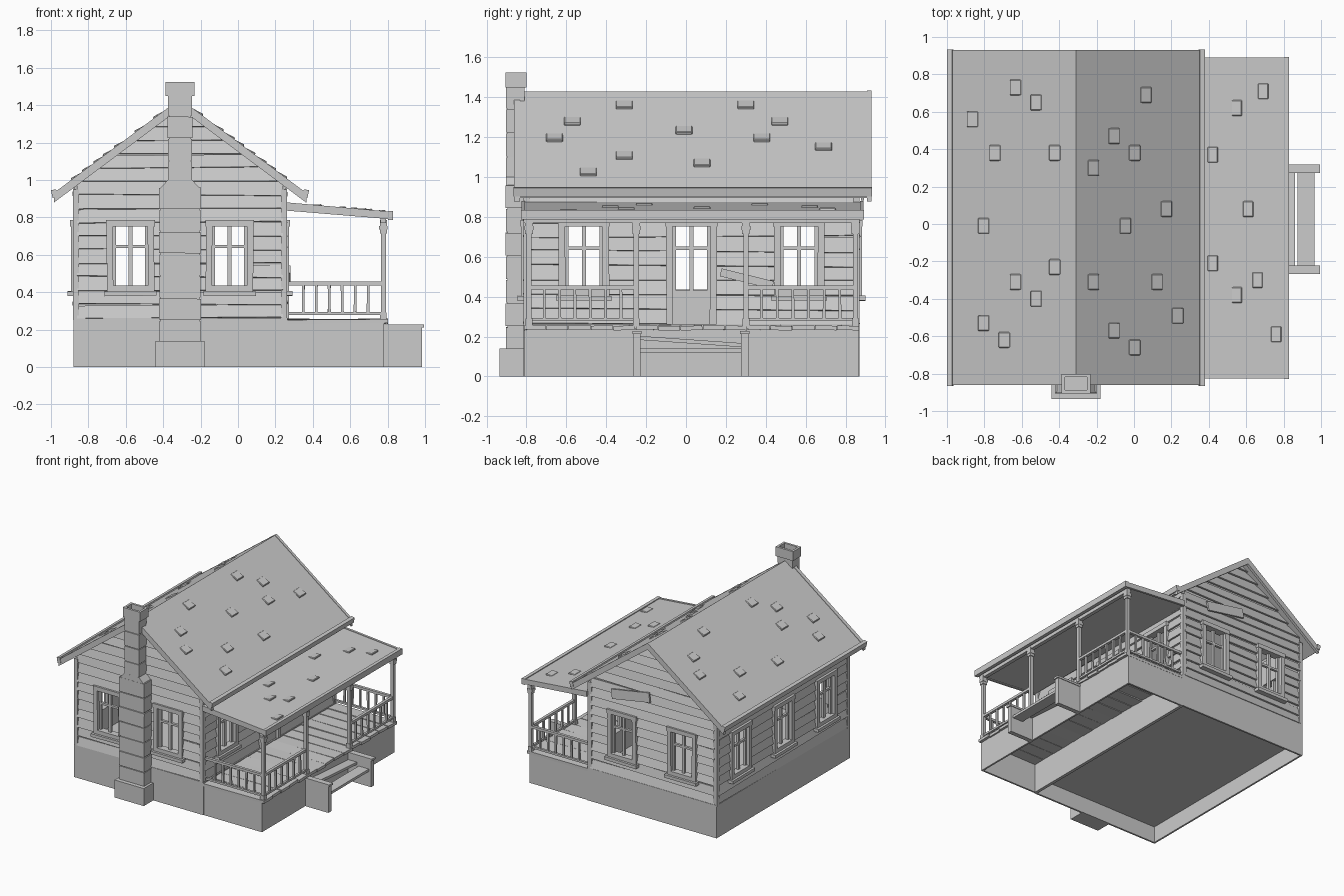
import bpy, bmesh, math, random
from mathutils import Matrix, Vector, Euler

random.seed(4)
if "Cube" in bpy.data.objects:
    bpy.data.objects.remove(bpy.data.objects["Cube"])

grey = bpy.data.materials.new("weathered_grey")
grey.use_nodes = True
grey.diffuse_color = (0.6, 0.6, 0.6, 1)
grey.node_tree.nodes["Principled BSDF"].inputs["Base Color"].default_value = (0.6, 0.6, 0.6, 1)

CX, CY = -0.31, 0.0275            # centre of the house plan
HX, HY = 0.55, 0.82               # half size of the wall core
RIDGE, SLOPE = 1.43, 0.746
PITCH = math.atan(SLOPE)


def jit(a):
    return random.uniform(-a, a)


def box(bm, x, y, z, rot=(0, 0, 0)):
    """Add a box from three (low, high) ranges, turned about its centre."""
    c = Vector([(r[0] + r[1]) / 2 for r in (x, y, z)])
    s = [r[1] - r[0] for r in (x, y, z)]
    m = Matrix.Translation(c) @ Euler(rot).to_matrix().to_4x4() @ Matrix.Diagonal((*s, 1))
    bmesh.ops.create_cube(bm, size=1, matrix=m)


def finish(bm, name, matrix=None):
    if matrix:
        bm.transform(matrix)
    bmesh.ops.recalc_face_normals(bm, faces=bm.faces)
    me = bpy.data.meshes.new(name)
    bm.to_mesh(me)
    bm.free()
    me.materials.append(grey)
    ob = bpy.data.objects.new(name, me)
    bpy.context.collection.objects.link(ob)
    return ob


def part(name, *boxes, matrix=None):
    bm = bmesh.new()
    for b in boxes:
        box(bm, *b)
    return finish(bm, name, matrix)


def prism(name, pts, y0, y1):
    """Extrude an x-z outline along y."""
    bm = bmesh.new()
    f = bm.faces.new([bm.verts.new((x, y0, z)) for x, z in pts])
    r = bmesh.ops.extrude_face_region(bm, geom=[f])
    moved = [v for v in r["geom"] if isinstance(v, bmesh.types.BMVert)]
    bmesh.ops.translate(bm, verts=moved, vec=(0, y1 - y0, 0))
    return finish(bm, name)


def slice_mesh(bm, co, no, clear=False):
    bmesh.ops.bisect_plane(bm, geom=bm.verts[:] + bm.edges[:] + bm.faces[:], dist=1e-6,
                           plane_co=co, plane_no=no, clear_outer=clear)


# Walls: lapped siding on a thin core, facing -y before being turned into place
def wall(side, angle, half, dist, openings, door=None):
    m = Matrix.Translation((CX, CY, 0)) @ Matrix.Rotation(math.radians(angle), 4, "Z")
    gable = half < dist
    top = RIDGE if gable else 0.95
    bm = bmesh.new()
    box(bm, (-half, half), (-dist, -dist + 0.02), (0.25, top))
    z = 0.262
    while z < top - 0.02:
        h = 0.072 + jit(0.006)
        y = -dist - 0.009 + jit(0.003)
        box(bm, (-half, half), (y - 0.006, y + 0.006), (z, z + h), (-0.23 + jit(0.05), jit(0.011), 0))
        z += 0.073
    if gable:
        for s in (-1, 1):
            slice_mesh(bm, (0, 0, RIDGE - 0.03), (s * SLOPE, 0, 1), True)
            bmesh.ops.holes_fill(bm, edges=[e for e in bm.edges if e.is_boundary], sides=0)
    for z in (0.43, 0.755):
        slice_mesh(bm, (0, 0, z), (0, 0, 1))
    for u in openings:
        for s in (-1, 1):
            slice_mesh(bm, (u + s * 0.095, 0, 0), (1, 0, 0))
    inside = []
    for f in bm.faces:
        c = f.calc_center_median()
        for u in openings:
            if abs(c.x - u) < 0.0945 and (0.2 if u == door else 0.4301) < c.z < 0.7549:
                inside.append(f)
    bmesh.ops.delete(bm, geom=inside, context="FACES")
    finish(bm, side + "_siding", m)
    for i, u in enumerate(openings):
        opening_trim(f"{side}_{'door' if u == door else 'window'}_{i + 1}", u, dist, u == door, m)


def opening_trim(name, u, d, is_door, m):
    low = 0.26 if is_door else 0.40
    out, back = -d - 0.034, -d + 0.022
    frame = [((u + s * 0.11 - 0.017, u + s * 0.11 + 0.017), (out, back), (low, 0.78), (0, s * jit(0.01), 0))
             for s in (-1, 1)]
    frame.append(((u - 0.13, u + 0.13), (out - 0.004, back), (0.752, 0.785)))
    sash_y = (-d - 0.008, -d + 0.012)
    for s in (-1, 1):
        frame.append(((u + s * 0.088 - 0.01, u + s * 0.088 + 0.01), sash_y, (0.43, 0.755)))
    frame.append(((u - 0.01, u + 0.01), sash_y, (0.43, 0.755)))
    frame.append(((u - 0.09, u + 0.09), sash_y, (0.635, 0.652)))
    if is_door:
        frame.append(((u - 0.096, u + 0.096), (-d - 0.014, back), (0.255, 0.43)))
    else:
        frame.append(((u - 0.11, u + 0.11), (out, back), (0.40, 0.435)))
        frame.append(((u - 0.14, u + 0.14), (out - 0.018, back), (0.38, 0.405), (0, jit(0.015), 0)))
    part(name, *frame, matrix=m)


ends, sides = (-0.265, 0.265), (-0.54, 0, 0.54)
wall("front", 0, HX, HY, ends)
wall("back", 180, HX, HY, ends)
wall("right", 90, HY, HX, sides, door=0)
wall("left", -90, HY, HX, sides)

part("corner_boards", *[((CX + a * 0.556 - 0.016, CX + a * 0.556 + 0.016),
                         (CY + b * 0.826 - 0.016, CY + b * 0.826 + 0.016), (0.25, 0.95))
                        for a in (-1, 1) for b in (-1, 1)])
part("loose_back_plank", ((-0.3, 0.04), (0.876, 0.89), (0.91, 0.985), (0.06, 0.17, 0)))
part("loose_porch_plank", ((0.268, 0.282), (0.17, 0.44), (0.47, 0.51), (-0.24, 0, 0)))


# Foundations: open-bottomed rings
def ring(name, x0, x1, y0, y1, z, t=0.014):
    part(name, ((x0, x0 + t), (y0, y1), (0, z)), ((x1 - t, x1), (y0, y1), (0, z)),
         ((x0, x1), (y0, y0 + t), (0, z)), ((x0, x1), (y1 - t, y1), (0, z)))


Y0, Y1 = CY - 0.8425, CY + 0.8425
ring("house_foundation", -0.88, 0.265, Y0, Y1, 0.262)
part("house_floor", ((-0.875, 0.26), (Y0 + 0.005, Y1 - 0.005), (0.13, 0.26)))
ring("porch_foundation", 0.262, 0.78, Y0 + 0.004, Y1 - 0.004, 0.238)

# Porch deck
n = 15
w = (Y1 - Y0) / n
part("porch_floor", *[((0.262, 0.795 + jit(0.008)), (Y0 + i * w + 0.002, Y0 + (i + 1) * w - 0.002),
                       (0.233, 0.255), (jit(0.05), jit(0.008), 0)) for i in range(n)])

# Porch posts with stepped heads and feet
post_y = [CY + k for k in (-0.815, -0.277, 0.273, 0.8225)]
for i, y in enumerate(post_y):
    part(f"porch_post_{i + 1}", *[((0.777 - r, 0.777 + r), (y - r, y + r), z) for r, z in (
        (0.013, (0.24, 0.79)), (0.019, (0.715, 0.785)), (0.022, (0.735, 0.755)), (0.017, (0.25, 0.29)))])


# Railings
def railing(name, a, b):
    a, b = Vector(a), Vector(b)
    d = b - a
    along_x = abs(d.x) > abs(d.y)
    bm = bmesh.new()

    def bar(p, q, r, z, rot=(0, 0, 0)):
        box(bm, (min(p.x, q.x) - r, max(p.x, q.x) + r), (min(p.y, q.y) - r, max(p.y, q.y) + r), z, rot)

    bar(a, b, 0.011, (0.437, 0.457))
    bar(a, b, 0.009, (0.277, 0.293))
    count = 7
    for k in range(1, count):
        p = a + d * k / count
        bar(p, p, 0.007, (0.285, 0.445), (0, jit(0.02), 0) if along_x else (jit(0.02), 0, 0))
    finish(bm, name)


railing("front_railing", (0.28, post_y[0]), (0.765, post_y[0]))
railing("back_railing", (0.28, post_y[3]), (0.765, post_y[3]))
railing("side_railing_front", (0.777, post_y[0]), (0.777, post_y[1]))
railing("side_railing_back", (0.777, post_y[2]), (0.777, post_y[3]))

# Stairs
for name, y in (("front", -0.245), ("back", 0.295)):
    part(f"stair_cheek_{name}", ((0.775, 0.985), (y - 0.018, y + 0.018), (0, 0.215)),
         ((0.775, 0.995), (y - 0.023, y + 0.023), (0.212, 0.228)))
part("stair_treads", ((0.875, 0.965), (-0.24, 0.29), (0.12, 0.14)),
     ((0.785, 0.86), (-0.24, 0.29), (0.165, 0.185), (-0.07, 0, 0)))


# Main roof: slab, gable boards and eave boards
def chevron(name, top, thick, reach, y0, y1):
    upper = [(CX + k * reach, top - abs(k) * reach * SLOPE) for k in (-1, 0, 1)]
    prism(name, upper + [(x, z - thick) for x, z in reversed(upper)], y0, y1)


chevron("main_roof", RIDGE, 0.036, 0.67, -0.845, 0.92)
chevron("front_gable_board", RIDGE + 0.004, 0.052, 0.675, -0.862, -0.832)
chevron("back_gable_board", RIDGE + 0.004, 0.052, 0.675, 0.908, 0.93)
for name, s in (("left", -1), ("right", 1)):
    x = CX + s * 0.672
    part(f"{name}_eave_board", ((x - 0.014, x + 0.014), (-0.866, 0.934), (0.906, 0.948), (0, s * 0.2, 0)))

# Porch roof
prism("porch_roof", [(0.26, 0.876), (0.82, 0.826), (0.82, 0.796), (0.26, 0.842)], -0.82, 0.885)
for name, y in (("front", -0.825), ("back", 0.872)):
    prism(f"porch_{name}_edge", [(0.26, 0.88), (0.82, 0.83), (0.82, 0.79), (0.26, 0.836)], y, y + 0.018)
part("porch_eave_board", ((0.803, 0.83), (-0.828, 0.893), (0.787, 0.834)))
part("porch_beam", ((0.762, 0.792), (Y0, Y1), (0.77, 0.805)))


# Raised shingles, lifted at the downhill end
def shingles(name, spots, height, angle, lift):
    bm = bmesh.new()
    half = 0.028 / math.cos(angle)
    for x, y in spots:
        z = height(x)
        box(bm, (x - half, x + half), (y - 0.042, y + 0.042), (z - 0.012, z + 0.007), (0, angle - lift, 0))
    ob = finish(bm, name)
    ob.modifiers.new("soft_edge", "BEVEL").width = 0.004


def main_z(x):
    return RIDGE - SLOPE * abs(x - CX)


shingles("left_shingles", [(-.63, .73), (-.52, .65), (-.86, .56), (-.74, .38), (-.42, .38), (-.8, -.01),
                           (-.42, -.23), (-.63, -.31), (-.52, -.4), (-.8, -.53), (-.69, -.62)],
         main_z, -PITCH, -0.16)
shingles("right_shingles", [(.06, .69), (-.11, .47), (0, .38), (-.22, .3), (.17, .08), (-.05, -.01),
                            (-.22, -.31), (.12, -.31), (.23, -.49), (-.11, -.57), (0, -.66)],
         main_z, PITCH, 0.16)
shingles("porch_shingles", [(.69, .71), (.55, .62), (.42, .37), (.61, .08), (.42, -.21), (.66, -.3),
                            (.55, -.38), (.76, -.59)], lambda x: 0.876 - (x - 0.26) * 0.089, 0.089, 0.16)

# Chimney: base, stacked courses, shoulder, stack and hollow cap
bm = bmesh.new()
box(bm, (-0.44, -0.18), (-0.935, -0.8), (0, 0.14))
for lo, hi, r in ((0.13, 0.96, 0.111), (0.98, 1.46, 0.065)):
    z, step = lo, (hi - lo) / round((hi - lo) / 0.12)
    while z < hi - 0.01:
        g = jit(0.002)
        box(bm, (CX - r - g, CX + r + g), (-0.903 - g, -0.81), (z + 0.004, z + step - 0.002), (0, jit(0.008), 0))
        z += step
    box(bm, (CX - r + 0.007, CX + r - 0.007), (-0.895, -0.81), (lo, hi))
for s in (-1, 1):
    box(bm, (CX + s * 0.068 - 0.009, CX + s * 0.068 + 0.009), (-0.9, -0.807), (1.45, 1.525))
for y in (-0.905, -0.819):
    box(bm, (CX - 0.077, CX + 0.077), (y, y + 0.018), (1.45, 1.525))
finish(bm, "chimney")
prism("chimney_shoulder", [(CX - 0.111, 0.95), (CX + 0.111, 0.95), (CX + 0.065, 1.0), (CX - 0.065, 1.0)], -0.903, -0.81)
